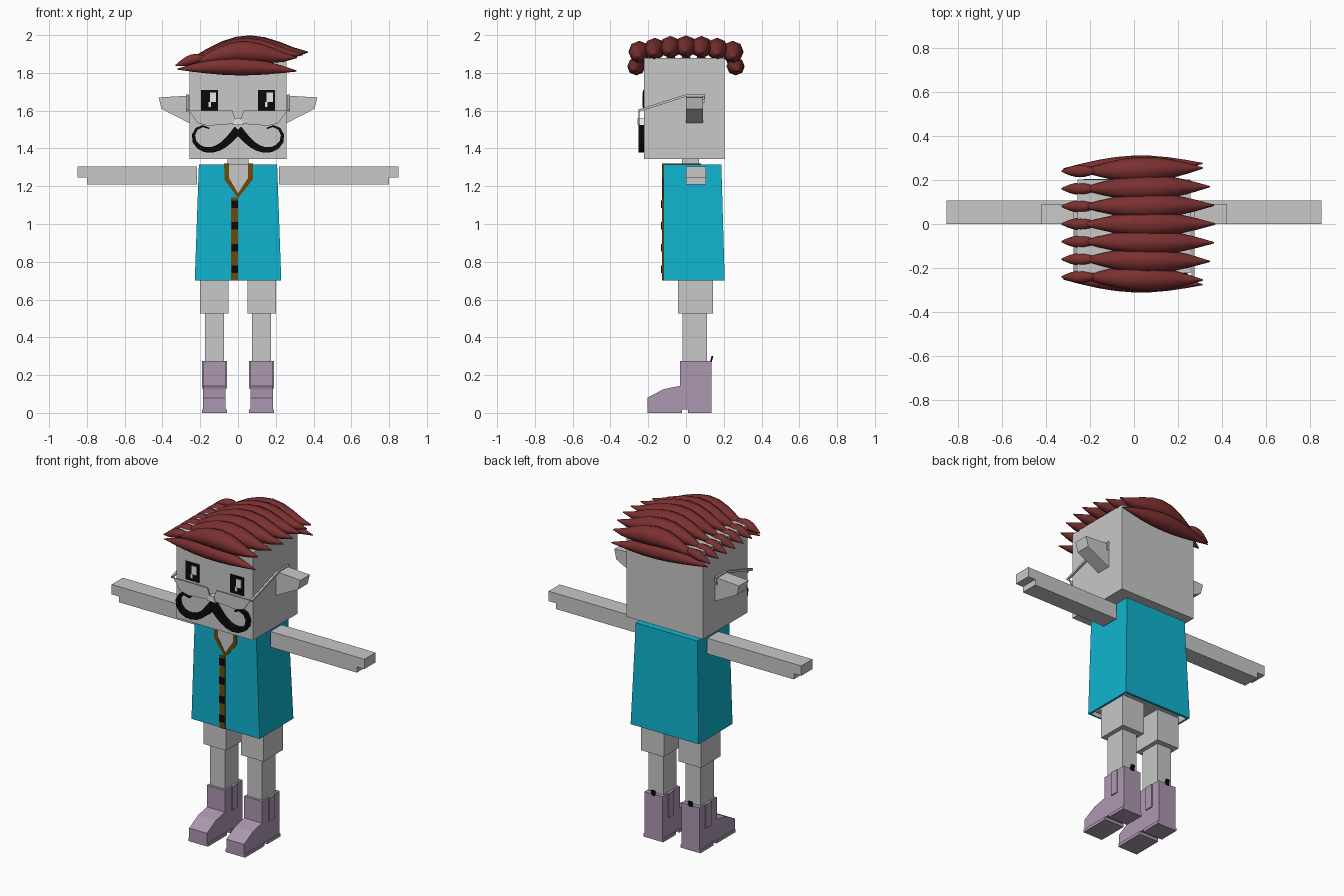
import bpy, bmesh, math
from mathutils import Vector

cube = bpy.data.objects.get("Cube")
if cube:
    bpy.data.objects.remove(cube, do_unlink=True)


def material(name, *rgb):
    mat = bpy.data.materials.new(name)
    mat.use_nodes = True
    mat.diffuse_color = (*rgb, 1)
    shader = mat.node_tree.nodes["Principled BSDF"]
    shader.inputs["Base Color"].default_value = (*rgb, 1)
    return mat


GREY = material("light grey", .58, .58, .58)
CYAN = material("shirt cyan", .005, .456, .63)
HAIR = material("hair red brown", .2, .03, .03)
BOOT = material("boot mauve", .42, .31, .44)
TRIM = material("trim brown", .15, .07, .003)
BLACK = material("black", .003, .003, .003)
WHITE = material("white", .9, .9, .9)


def loft(name, mat, rings, start_cap=True, end_cap=True):
    """Skin a list of equally long point rings."""
    bm = bmesh.new()
    loops = [[bm.verts.new(point) for point in ring] for ring in rings]
    for lower, upper in zip(loops, loops[1:]):
        for i in range(len(lower)):
            bm.faces.new((lower[i - 1], lower[i], upper[i], upper[i - 1]))
    if start_cap:
        bm.faces.new(loops[0])
    if end_cap:
        bm.faces.new(loops[-1])
    bmesh.ops.recalc_face_normals(bm, faces=bm.faces)
    mesh = bpy.data.meshes.new(name)
    bm.to_mesh(mesh)
    bm.free()
    mesh.materials.append(mat)
    part = bpy.data.objects.new(name, mesh)
    bpy.context.collection.objects.link(part)
    return part


def front_prism(name, mat, profile, depth):
    """Extrude an x, z profile from front to back."""
    return loft(name, mat, [[(x, y, z) for x, z in profile] for y in depth])


def side_prism(name, mat, profile, span):
    """Extrude a y, z profile sideways."""
    return loft(name, mat, [[(x, y, z) for y, z in profile] for x in span])


def box(name, mat, centre, half, depth, height):
    """Block centred on x, with front-back and bottom-top limits."""
    low, high = height
    left, right = centre - half, centre + half
    profile = [(left, low), (right, low), (right, high), (left, high)]
    return front_prism(name, mat, profile, depth)


def plate(name, mat, centre, half, face, height):
    """Thin painted detail lying on a front-facing surface."""
    return box(name, mat, centre, half, (face - THIN, face), height)


def band(path, width):
    """Outline of a strip along a path; width is a rule of progress along it."""
    points = [Vector(point) for point in path]
    last = len(points) - 1
    left, right = [], []
    for i, point in enumerate(points):
        along = points[min(i + 1, last)] - points[max(i - 1, 0)]
        offset = along.orthogonal().normalized() * width(i / last) / 2
        left.append(point + offset)
        right.append(point - offset)
    return left + right[::-1]


def lock(name, start, end, arch, flick, thickness, sides=8, steps=8):
    """Pointed, arched lock of hair between two points, its tip flicked up."""
    rings = []
    for i in range(steps + 1):
        t = i / steps
        bulge = math.sin(math.pi * t)
        x, y, z = Vector(start).lerp(Vector(end), t)
        z += arch * bulge + flick * t ** 6
        radius = thickness * bulge + THIN / 2
        angles = [math.tau * k / sides for k in range(sides)]
        rings.append([(x, y + radius * math.cos(a), z + radius * math.sin(a)) for a in angles])
    part = loft(name, HAIR, rings)
    bpy.ops.object.select_all(action="DESELECT")
    part.select_set(True)
    bpy.context.view_layer.objects.active = part
    bpy.ops.object.shade_smooth_by_angle(angle=math.radians(50))


# Shared levels
THIN = .006
CROWN, CHIN, COLLAR, HEM, KNEE = 1.88, 1.345, 1.315, .7, .525
FACE, CHEST = -.222, -.12
BOOT_TOP, SOLE = .275, .018

# Head, neck and body inside the shirt
box("head", GREY, 0, .257, (FACE, .203), (CHIN, CROWN))
box("neck", GREY, 0, .055, (-.02, .07), (COLLAR, CHIN))
box("body", GREY, 0, .19, (-.1, .17), (HEM + SOLE, COLLAR - THIN))


# Shirt: tapered shell open at the bottom
def outline(half, front, back, z):
    return [(-half, front, z), (half, front, z), (half, back, z), (-half, back, z)]


hem = outline(.229, CHEST, .205, HEM)
inner_hem = outline(.217, CHEST + .01, .19, HEM)
shoulders = outline(.207, CHEST, .187, COLLAR)
loft("shirt", CYAN, [inner_hem, hem, shoulders], start_cap=False)
lining_top = outline(.19, CHEST + .01, .18, COLLAR - .01)
loft("shirt_lining", GREY, [inner_hem, lining_top], start_cap=False, end_cap=False)

# Neckline, collar, placket and buttons
neckline = [(-.06, COLLAR), (-.06, 1.24), (0, 1.15), (.066, 1.24), (.066, COLLAR)]
front_prism("neck_skin", GREY, neckline, (CHEST - THIN / 2, CHEST))
front_prism("collar_front", TRIM, band(neckline, lambda t: .026), (CHEST - THIN, CHEST))
box("collar_skin", GREY, 0, .06, (CHEST, .07), (COLLAR, COLLAR + THIN / 2))
for side, (x, z) in (("right", neckline[0]), ("left", neckline[-1])):
    box("collar_top_" + side, TRIM, x, .013, (CHEST - THIN, .08), (z, z + THIN))
placket_x = -.018
plate("placket", TRIM, placket_x, .018, CHEST, (HEM, 1.14))
for i in range(4):
    z = HEM + .06 + i * .115
    plate(f"button_{i + 1}", BLACK, placket_x, .017, CHEST - THIN, (z - .02, z + .02))

# Moustache half: a line that curls ever tighter upwards
curl = [Vector((0, 1.5))]
for i in range(12):
    heading = math.radians(250 * (i / 11) ** 2 - 50)
    curl.append(curl[-1] + .036 * Vector((math.cos(heading), math.sin(heading))))
moustache = band(curl, lambda t: .007 + .04 * (1 - t))

# Other half profiles
lens = [(.012, 1.55), (.03, 1.6), (.26, 1.6), (.215, 1.535), (.16, 1.52), (.03, 1.53)]
ear = [(.25, 1.68), (.42, 1.67), (.405, 1.61), (.25, 1.53)]
arm = [(.217, 1.305), (.85, 1.305), (.85, 1.245), (.8, 1.245), (.8, 1.21), (.217, 1.21)]
temple = band([(FACE - .03, 1.6), (0, 1.68), (.1, 1.68), (.09, 1.64)], lambda t: .012)

# Boot upper in side profile
toe, ankle, heel = -.205, -.033, .135
upper = [(toe, SOLE), (heel, SOLE), (heel, BOOT_TOP), (ankle, BOOT_TOP),
         (ankle, .143), (CHEST, .125), (toe, .08)]
tab = [(heel - .01, BOOT_TOP - .01), (heel, BOOT_TOP - .01), (heel + .01, .3), (heel, .3)]

# Paired parts
for sign, side in ((-1, "right"), (1, "left")):
    def paired(name, mat, profile, depth):
        mirrored = [(sign * x, z) for x, z in profile]
        front_prism(f"{name}_{side}", mat, mirrored, depth)

    paired("ear", GREY, ear, (0, .09))
    paired("arm", GREY, arm, (0, .107))
    paired("moustache", BLACK, moustache, (FACE - .03, FACE))
    paired("lens", GREY, lens, (FACE - .03, FACE - .03 + THIN))
    side_prism("temple_" + side, GREY, temple, (sign * .262, sign * .274))

    # Eye with two highlights
    x = sign * .15
    plate("eye_" + side, BLACK, x, .045, FACE, (1.6, 1.71))
    plate("eye_glint_" + side, WHITE, x + .018, .016, FACE - THIN, (1.645, 1.695))
    plate("eye_spark_" + side, WHITE, x, .007, FACE - THIN, (1.62, 1.645))

    # Leg
    x = sign * .125
    box("thigh_" + side, GREY, x, .076, (-.043, .143), (KNEE, HEM + SOLE))
    box("shin_" + side, GREY, x, .05, (-.018, .11), (BOOT_TOP - .05, KNEE))

    # Boot with split sole, side panels and pull tab
    side_prism("boot_" + side, BOOT, upper, (x - .06, x + .06))
    box("sole_front_" + side, BOOT, x, .066, (toe, -.02), (0, SOLE))
    box("sole_heel_" + side, BOOT, x, .066, (.01, heel), (0, SOLE))
    for end, edge in (("inner", x - sign * .06), ("outer", x + sign * .06)):
        box(f"boot_panel_{end}_{side}", BOOT, edge, THIN, (.03, .08), (.13, BOOT_TOP))
    side_prism("pull_tab_" + side, BLACK, tab, (x - .012, x + .012))

# Nose bridge
bridge = [(-.03, 1.525), (.03, 1.525), (.012, 1.56), (-.012, 1.56)]
front_prism("nose_bridge", WHITE, bridge, (FACE - .035, FACE))

# Long locks over the crown, longest in the middle, and short curls on one side
for i in range(-3, 4):
    y = i * .08
    drop = y * y / 2
    tip = .37 - drop * 2
    lock(f"top_lock_{i + 4}", (-.24, y, CROWN - drop), (tip, y * 1.06, CROWN - .02 - drop),
         arch=.07, flick=.05, thickness=.055)
    lock(f"side_curl_{i + 4}", (-.33, y, 1.84), (-.16, y, CROWN),
         arch=.01, flick=0, thickness=.025)

# Low fringe locks at the front and back
for side, y in (("front", -.25), ("back", .25)):
    lock("fringe_" + side, (-.32, y, 1.82), (.31, y * 1.1, 1.81),
         arch=.02, flick=0, thickness=.045)
